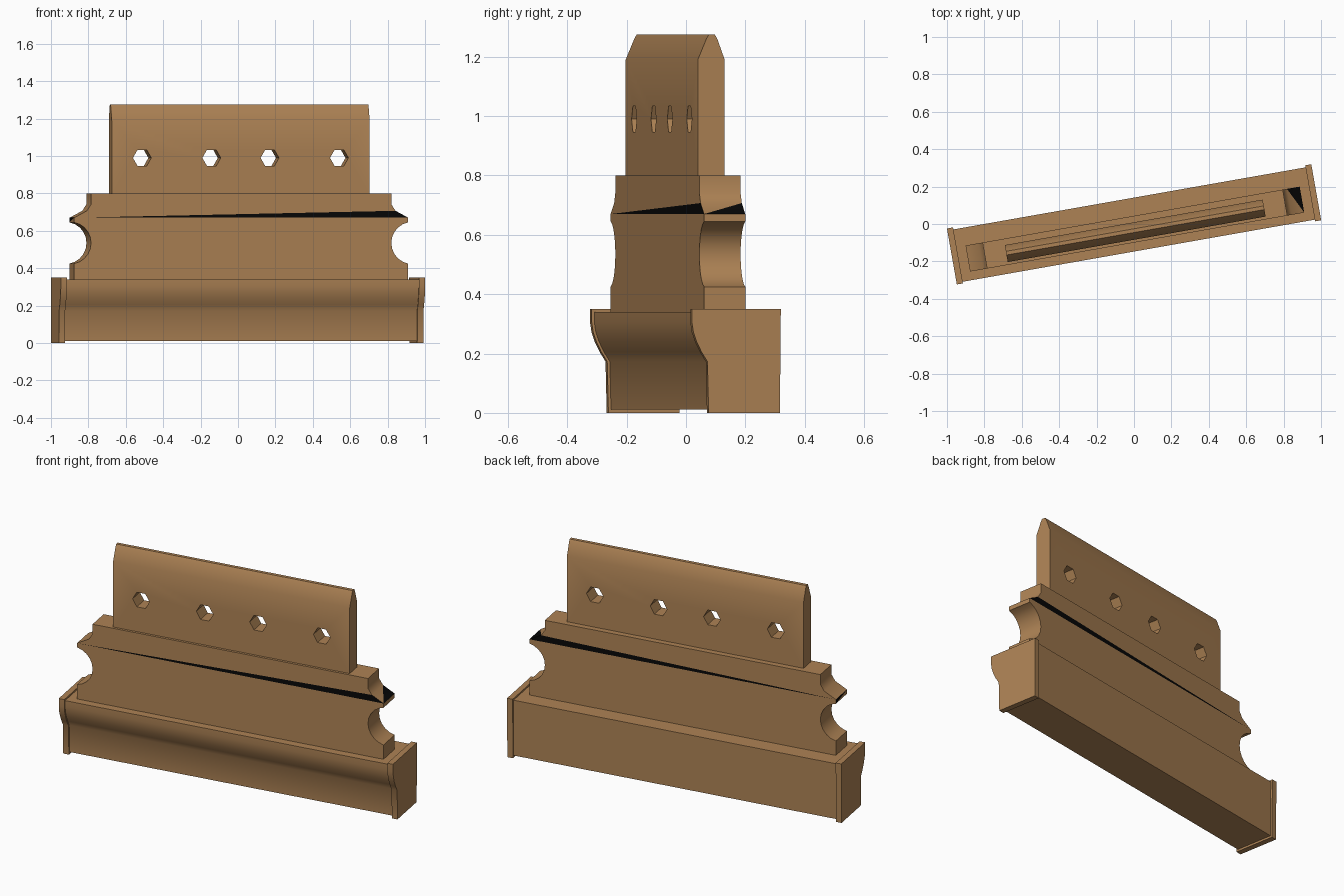
import bpy, bmesh, math

if "Cube" in bpy.data.objects:
    bpy.data.objects.remove(bpy.data.objects["Cube"])

TURN = math.radians(10)          # whole model is turned about z


def material(name, rgb):
    m = bpy.data.materials.new(name)
    m.diffuse_color = (*rgb, 1)
    m.use_nodes = True
    m.node_tree.nodes["Principled BSDF"].inputs["Base Color"].default_value = m.diffuse_color
    return m


WOOD = material("tan wood", (0.42, 0.225, 0.09))
BLACK = material("black stripe", (0.002, 0.002, 0.002))


def finish(bm, name, mats=(WOOD,), smooth=True):
    bmesh.ops.recalc_face_normals(bm, faces=bm.faces[:])
    me = bpy.data.meshes.new(name)
    bm.to_mesh(me)
    bm.free()
    for m in mats:
        me.materials.append(m)
    ob = bpy.data.objects.new(name, me)
    bpy.context.scene.collection.objects.link(ob)
    ob.rotation_euler.z = TURN
    if smooth:
        bpy.ops.object.select_all(action='DESELECT')
        ob.select_set(True)
        bpy.context.view_layer.objects.active = ob
        bpy.ops.object.shade_smooth_by_angle(angle=math.radians(35))
    return ob


def extrude(name, profile, x0, x1):
    """Sweep a (y, z) profile from x0 to x1."""
    bm = bmesh.new()
    a, b = [[bm.verts.new((x, y, z)) for y, z in profile] for x in (x0, x1)]
    bm.faces.new(a)
    bm.faces.new(b[::-1])
    n = len(profile)
    for i in range(n):
        j = (i + 1) % n
        bm.faces.new((a[i], b[i], b[j], a[j]))
    return finish(bm, name)


# Curved base rail, set slightly inside its two end caps
curve = [(-.154, .305), (-.149, .272), (-.138, .24), (-.121, .205), (-.101, .173)]
cap = [(.15, .35), (-.154, .35)] + curve + [(-.097, 0), (.147, 0)]
rail = [(.139, .34), (-.145, .34)] + [(y + .009, z) for y, z in curve] + [(-.088, .012), (.137, .012)]
extrude("base_rail", rail, -.96, .96)
extrude("left_end_cap", cap, -.989, -.956)
extrude("right_end_cap", cap, .956, .989)

# Middle block: half-length at each height, with a scooped arc and a cove
levels = [(.907, .33)]
R, cu = .112, .927
for i in range(11):
    a = math.radians(-79.7 + 159.4 * i / 10)
    levels.append((cu - R * math.cos(a), .535 + R * math.sin(a)))
levels += [(.907, .67), (.838, .707), (.815, .742), (.815, .8)]
YF, YB = -.098, .043
bm = bmesh.new()
rings = [[bm.verts.new((x, y, z)) for x, y in ((-u, YF), (u, YF), (u, YB), (-u, YB))]
         for u, z in levels]
bm.faces.new(rings[0])
bm.faces.new(rings[-1])
stripe = len(levels) - 4         # ring just above the sharp lip


def split(black, plain):
    bm.faces.new(black).material_index = 1
    bm.faces.new(plain)


for k in range(len(rings) - 1):
    lo, hi = rings[k], rings[k + 1]
    for i in range(4):
        j = (i + 1) % 4
        if k == stripe and i < 2:        # front and right wedges
            split((lo[i], lo[j], hi[j]), (lo[i], hi[j], hi[i]))
        elif k == stripe and i == 2:     # back wedge
            split((lo[i], lo[j], hi[i]), (lo[j], hi[j], hi[i]))
        elif k == stripe - 1 and i == 3:  # left lip wedge
            split((hi[i], hi[j], lo[i]), (hi[j], lo[j], lo[i]))
        else:
            bm.faces.new((lo[i], lo[j], hi[j], hi[i]))
finish(bm, "middle_block", (WOOD, BLACK))

# Upright blade with chamfered top
yf, yb = -.083, .009
blade = extrude("top_blade", [(yf, .79), (yf, 1.19), (yf + .03, 1.262), (yf + .038, 1.275),
                              (yb - .034, 1.275), (yb - .026, 1.262), (yb, 1.19), (yb, .79)],
                -.70, .70)

# Four six-sided holes through the blade
cutters = bmesh.new()
for x in (-.535, -.158, .158, .535):
    front, back = [[cutters.verts.new((x + .05 * math.cos(math.pi * i / 3), y,
                                       .99 + .05 * math.sin(math.pi * i / 3)))
                    for i in range(6)] for y in (-.3, .2)]
    cutters.faces.new(front)
    cutters.faces.new(back[::-1])
    for i in range(6):
        j = (i + 1) % 6
        cutters.faces.new((front[i], back[i], back[j], front[j]))
cutter = finish(cutters, "hole_cutter", smooth=False)
cutter.hide_render = True
mod = blade.modifiers.new("holes", 'BOOLEAN')
mod.operation = 'DIFFERENCE'
mod.solver = 'EXACT'
mod.object = cutter
bpy.context.view_layer.objects.active = blade
bpy.context.view_layer.update()
bpy.ops.object.modifier_apply(modifier="holes")
bpy.data.objects.remove(cutter)
